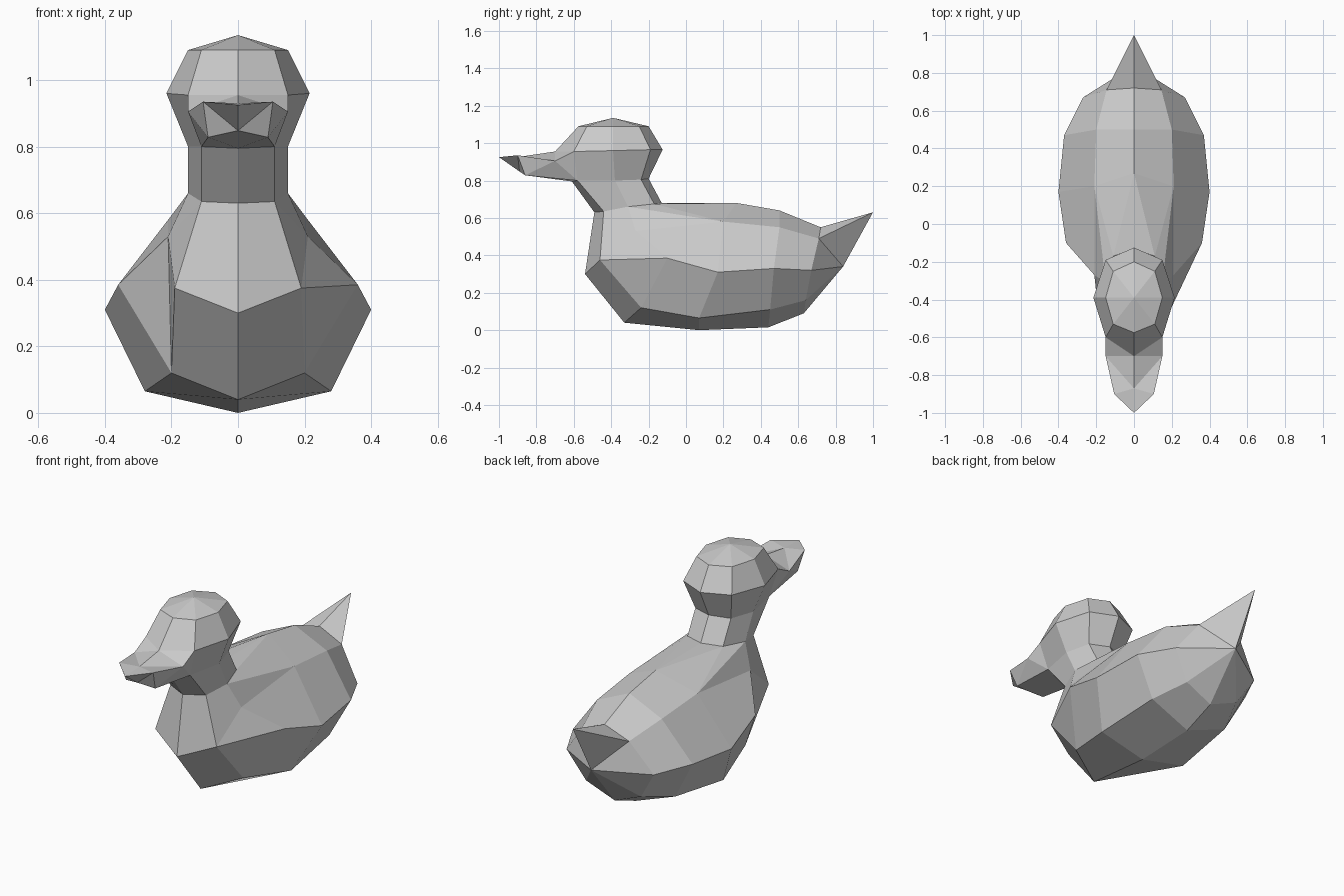
import bpy, bmesh
from mathutils import Vector

if "Cube" in bpy.data.objects:
    bpy.data.objects.remove(bpy.data.objects["Cube"], do_unlink=True)

grey = bpy.data.materials.new("plain_grey")
grey.use_nodes = True
grey.diffuse_color = (0.6, 0.6, 0.6, 1)
grey.node_tree.nodes["Principled BSDF"].inputs["Base Color"].default_value = grey.diffuse_color


def strip(row_a, row_b):
    """Faces bridging two rows of points of equal length."""
    return [[row_a[i], row_a[i + 1], row_b[i + 1], row_b[i]] for i in range(len(row_a) - 1)]


def mirrored(faces):
    return [[(-x, y, z) for x, y, z in face] for face in faces]


def make_part(name, half, only_plus=(), only_minus=()):
    """Build a faceted shell from half its faces, mirrored across x."""
    bm = bmesh.new()
    verts = {}
    for face in half + list(only_plus) + mirrored(half + list(only_minus)):
        corners = []
        for p in face:
            key = tuple(round(c, 4) + 0.0 for c in p)
            if key not in verts:
                verts[key] = bm.verts.new(Vector(key))
            if verts[key] not in corners:
                corners.append(verts[key])
        if len(corners) > 2 and not bm.faces.get(corners):
            bm.faces.new(corners)
    bmesh.ops.recalc_face_normals(bm, faces=bm.faces)
    mesh = bpy.data.meshes.new(name)
    bm.to_mesh(mesh)
    bm.free()
    mesh.materials.append(grey)
    obj = bpy.data.objects.new(name, mesh)
    bpy.context.scene.collection.objects.link(obj)
    return obj


# Half rings of the neck and head, each running from front to back
neck_base = [(0, -.49, .63), (.11, -.44, .635), (.15, -.31, .66), (.11, -.17, .675), (0, -.13, .68)]
neck_top = [(0, -.61, .795), (.11, -.58, .8), (.15, -.38, .8), (.11, -.24, .805), (0, -.2, .81)]
head_wide = [(0, -.7, .955), (.15, -.6, .955), (.215, -.39, .96), (.15, -.19, .965), (0, -.125, .965)]
head_upper = [(0, -.575, 1.09), (.11, -.53, 1.09), (.15, -.39, 1.09), (.11, -.25, 1.09), (0, -.2, 1.09)]
crown = [(0, -.39, 1.135)] * 5

# Lengthwise rows of the body, each running from breast to tail
rump = (0, .84, .34)
breast = (.19, -.46, .375)
keel = [(0, -.54, .3), (0, -.33, .04), (0, .07, 0), (0, .44, .015), (0, .63, .09), rump]
lower = [breast, (.2, -.24, .12), (.28, .07, .065), (.25, .45, .11), (.17, .64, .16), rump]
flank = [breast, (.36, -.1, .385), (.4, .17, .31), (.37, .47, .33), (.27, .67, .32), rump]
shoulder = [neck_base[1], (.21, -.27, .53), (.21, .2, .58), (.2, .5, .55), (.145, .71, .49), rump]
ridge = [neck_base[1], neck_base[2], (0, .27, .68), (0, .5, .64), (0, .72, .55), (0, 1, .63)]

# Body: the rows bridged together, plus the breast front and the nape
body = strip(keel, lower)
body += strip(lower, flank)[1:]
body += strip(flank, shoulder)[1:-1]
body += [[flank[4], rump, shoulder[4]]]
body += strip(shoulder, ridge)[:1] + strip(shoulder, ridge)[2:4]
body += [[shoulder[1], shoulder[2], neck_base[2]],
         [neck_base[2], shoulder[2], neck_base[3]],
         [neck_base[3], shoulder[2], ridge[2]],
         [neck_base[3], ridge[2], neck_base[4]],
         [keel[0], breast, neck_base[1], neck_base[0]],
         [breast, shoulder[1], neck_base[1]]]

# Tail: pointed wedge closing the rear of the body
body += [[shoulder[4], rump, ridge[5]], [shoulder[4], ridge[5], ridge[4]]]

# Chest sides: full on one side, creased inward on the other
full = [[breast, lower[1], flank[1]], [breast, flank[1], shoulder[1]]]
creased = [[breast, lower[1], shoulder[1]], [lower[1], flank[1], shoulder[1]]]
make_part("body", body, full, creased)

# Neck
make_part("neck", strip(neck_base, neck_top))

# Head
make_part("head", strip(neck_top, head_wide)[1:] + strip(head_wide, head_upper)
          + strip(head_upper, crown))

# Bill: upper plate, cheeks, blunt tip and underside
root = (.15, -.7, .905)
edge = (.105, -.9, .935)
middle = (0, -.87, .93)
tip = (0, -1, .925)
chin = (0, -.89, .848)
jaw = (.09, -.86, .828)
make_part("bill", [
    [head_wide[0], head_wide[1], root],
    [head_wide[0], root, middle],
    [root, edge, middle],
    [middle, edge, tip],
    [head_wide[1], neck_top[1], root],
    [root, neck_top[1], jaw],
    [root, jaw, edge],
    [edge, jaw, chin],
    [edge, chin, tip],
    [jaw, neck_top[1], neck_top[0], chin],
])
